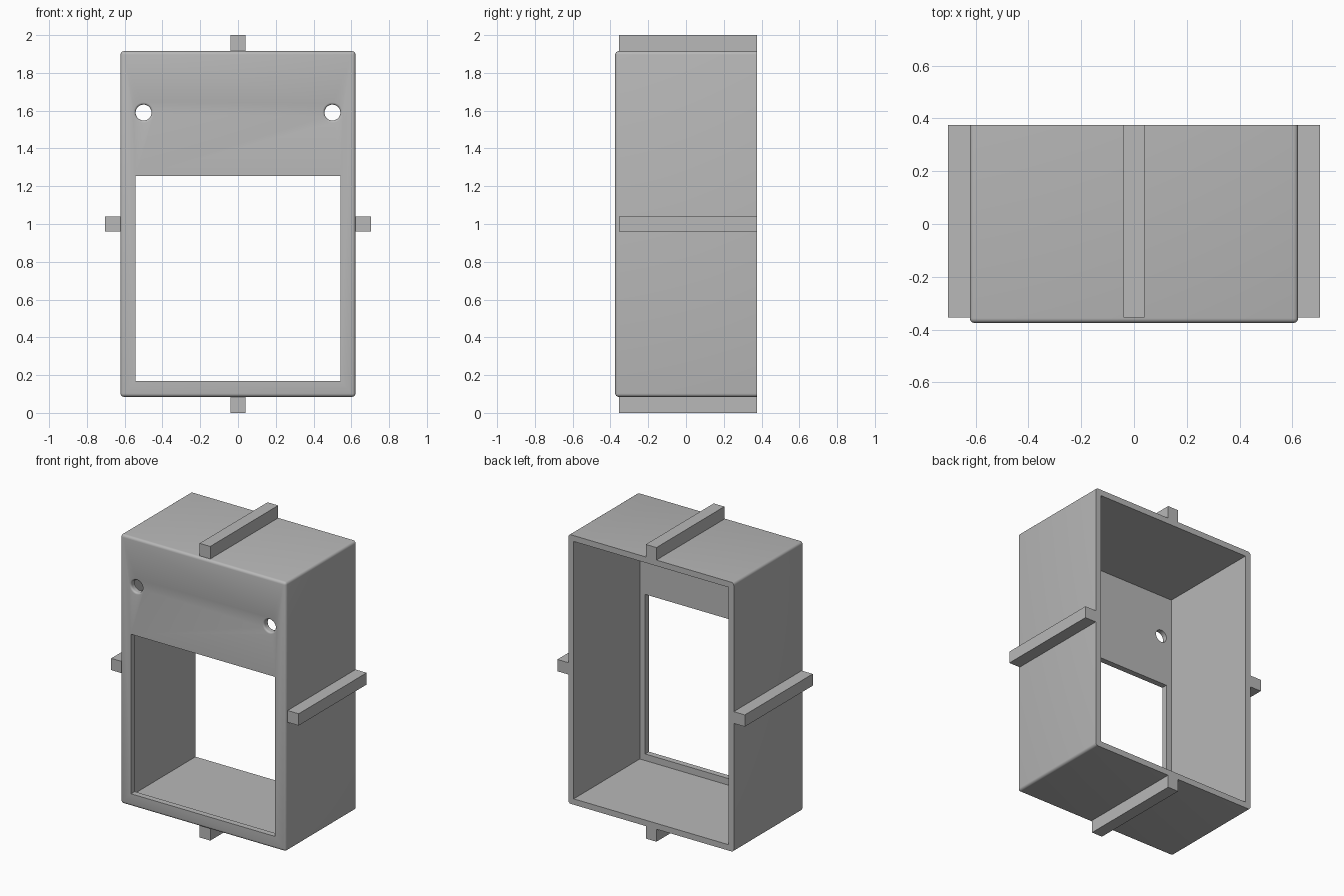
import bpy, bmesh
from math import sin, cos, pi

cube = bpy.data.objects.get("Cube")
if cube:
    bpy.data.objects.remove(cube, do_unlink=True)

grey = bpy.data.materials.new("plain grey")
grey.use_nodes = True
grey.diffuse_color = (0.48, 0.48, 0.48, 1)
grey.node_tree.nodes["Principled BSDF"].inputs["Base Color"].default_value = grey.diffuse_color

W, D, Z0, Z1 = 0.622, 0.375, 0.085, 1.915   # half width, half depth, bottom, top
WALL, FILLET, RIB = 0.04, 0.018, 0.04


def finish(name, bm):
    bmesh.ops.recalc_face_normals(bm, faces=bm.faces)
    mesh = bpy.data.meshes.new(name)
    bm.to_mesh(mesh)
    bm.free()
    mesh.materials.append(grey)
    obj = bpy.data.objects.new(name, mesh)
    bpy.context.collection.objects.link(obj)
    return obj


def box_mesh(lo, hi):
    bm = bmesh.new()
    bmesh.ops.create_cube(bm, size=1)
    for v in bm.verts:
        for i in range(3):
            v.co[i] = hi[i] if v.co[i] > 0 else lo[i]
    return bm


def box(name, lo, hi):
    return finish(name, box_mesh(lo, hi))


def flared_hole(name, x, z, radius, flare, sides=32):
    """Round cutter along y whose front end widens in a quarter arc."""
    steps = 4
    profile = [(-D - 0.05, radius + flare)]
    for i in range(steps + 1):
        a = i / steps * pi / 2
        profile.append((-D + flare * (1 - cos(a)), radius + flare * (1 - sin(a))))
    profile.append((-D + 2 * WALL, radius))
    bm = bmesh.new()
    rings = [[bm.verts.new((x + r * cos(2 * pi * k / sides), y, z + r * sin(2 * pi * k / sides)))
              for k in range(sides)] for y, r in profile]
    for a, b in zip(rings, rings[1:]):
        for k in range(sides):
            n = (k + 1) % sides
            bm.faces.new((a[k], a[n], b[n], b[k]))
    bm.faces.new(rings[0])
    bm.faces.new(rings[-1])
    return finish(name, bm)


# Housing: block with every edge rounded except those of the back opening
bm = box_mesh((-W, -D, Z0), (W, D, Z1))
rounded = [e for e in bm.edges if min(v.co.y for v in e.verts) < 0]
bmesh.ops.bevel(bm, geom=rounded, offset=FILLET, segments=4, profile=0.5, affect='EDGES')
housing = finish("housing", bm)

# Cutters: hollow inside, front window and two screw holes
cutters = [
    box("cavity_cutter", (-W + WALL, -D + WALL, Z0 + WALL), (W - WALL, D + 0.1, Z1 - WALL)),
    box("window_cutter", (-0.542, -D - 0.1, 0.17), (0.542, -D + 0.1, 1.255)),
]
for side, x in (("left", 0.5), ("right", -0.5)):
    cutters.append(flared_hole(side + "_hole_cutter", x, 1.59, 0.042, 0.012))

bpy.ops.object.select_all(action='DESELECT')
bpy.context.view_layer.objects.active = housing
housing.select_set(True)
for cutter in cutters:
    cutter.hide_render = True
    mod = housing.modifiers.new("cut", 'BOOLEAN')
    mod.operation, mod.solver, mod.object = 'DIFFERENCE', 'EXACT', cutter
    bpy.ops.object.modifier_apply(modifier=mod.name)
    bpy.data.objects.remove(cutter, do_unlink=True)
bpy.ops.object.shade_smooth_by_angle(angle=pi / 6)

# Locating ribs on the four outer sides
MID, FRONT = (Z0 + Z1) / 2, -0.355
box("top_rib", (-RIB, FRONT, Z1), (RIB, D, 2))
box("bottom_rib", (-RIB, FRONT, 0), (RIB, D, Z0))
box("left_rib", (W, FRONT, MID - RIB), (0.705, D, MID + RIB))
box("right_rib", (-0.705, FRONT, MID - RIB), (-W, D, MID + RIB))
